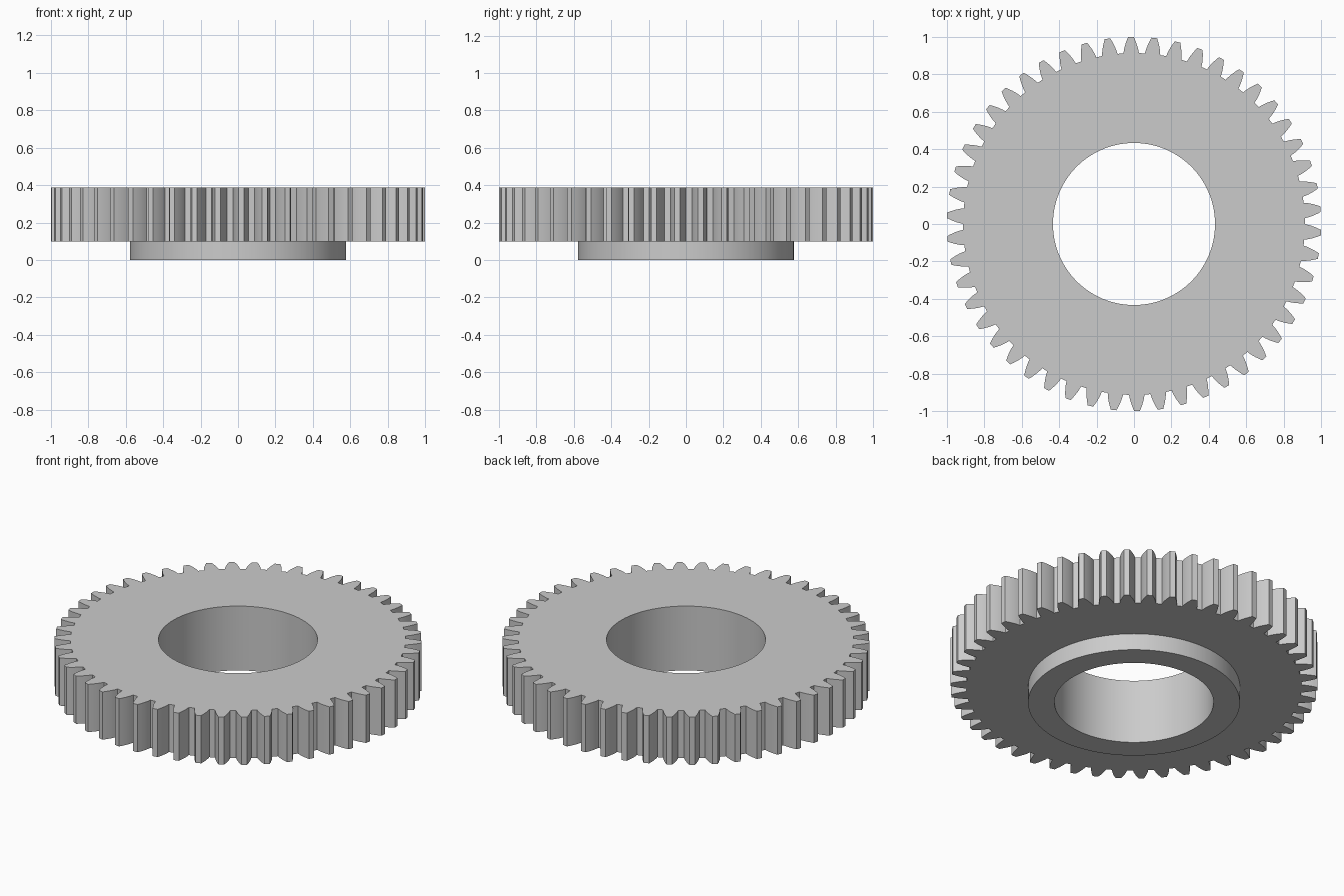
import bpy
import bmesh
from math import acos, cos, sin, tan, pi, radians

cube = bpy.data.objects.get("Cube")
if cube:
    bpy.data.objects.remove(cube, do_unlink=True)

# Gear proportions
TEETH = 50
TIP_R = 1.0
MODULE = 2 * TIP_R / (TEETH + 2)
PITCH_R = MODULE * TEETH / 2
ROOT_R = TIP_R - 2.25 * MODULE
BASE_R = PITCH_R * cos(radians(20))
HUB_R, BORE_R = 0.577, 0.433
HUB_Z, TOP_Z = 0.10, 0.387
FLANK_STEPS = 5


def involute(r):
    a = acos(min(1, BASE_R / r))
    return tan(a) - a


def gear_outline():
    """Polar (angle, radius) points around all the involute teeth."""
    base_half = pi / (2 * TEETH) + involute(PITCH_R)
    radii = [ROOT_R + (TIP_R - ROOT_R) * i / FLANK_STEPS for i in range(FLANK_STEPS + 1)]
    points = []
    for tooth in range(TEETH):
        centre = tooth * 2 * pi / TEETH - base_half
        half = [(base_half - involute(r), r) for r in radii]
        points += [(centre - h, r) for h, r in half]
        points += [(centre + h, r) for h, r in reversed(half)]
    return points


def add_ring(bm, outline, z, radius=None):
    return [bm.verts.new(((radius or r) * cos(a), (radius or r) * sin(a), z))
            for a, r in outline]


# Closed cross-section: toothed rim, stepped hub, through bore
bm = bmesh.new()
outline = gear_outline()
rings = [
    add_ring(bm, outline, TOP_Z),
    add_ring(bm, outline, HUB_Z),
    add_ring(bm, outline, HUB_Z, HUB_R),
    add_ring(bm, outline, 0, HUB_R),
    add_ring(bm, outline, 0, BORE_R),
    add_ring(bm, outline, TOP_Z, BORE_R),
]
for k, ring in enumerate(rings):
    below = rings[(k + 1) % len(rings)]
    for i in range(len(ring)):
        j = (i + 1) % len(ring)
        bm.faces.new((ring[i], below[i], below[j], ring[j]))
bmesh.ops.recalc_face_normals(bm, faces=bm.faces)

mesh = bpy.data.meshes.new("spur_gear")
bm.to_mesh(mesh)
bm.free()
gear = bpy.data.objects.new("spur_gear", mesh)
bpy.context.collection.objects.link(gear)

# Plain grey metal
grey = bpy.data.materials.new("plain_grey")
grey.use_nodes = True
colour = (0.6, 0.6, 0.6, 1)
grey.diffuse_color = colour
grey.node_tree.nodes["Principled BSDF"].inputs["Base Color"].default_value = colour
mesh.materials.append(grey)

# Smooth flanks, hub and bore with crisp edges
bpy.ops.object.select_all(action="DESELECT")
gear.select_set(True)
bpy.context.view_layer.objects.active = gear
bpy.ops.object.shade_smooth_by_angle(angle=radians(30))
